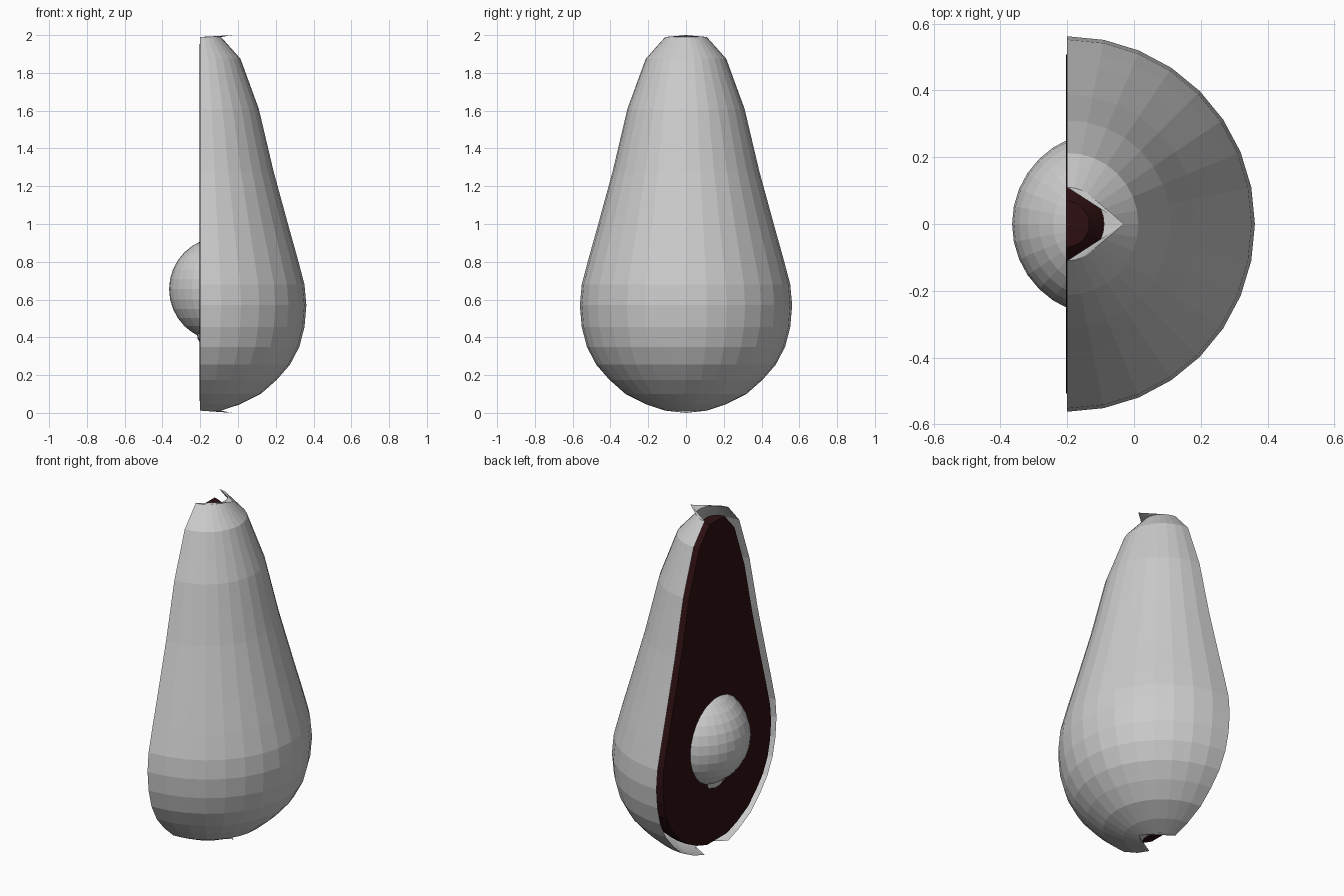
import bpy, bmesh, math
from mathutils import Vector

if "Cube" in bpy.data.objects:
    bpy.data.objects.remove(bpy.data.objects["Cube"])

AXIS = -0.2   # x of the cut plane and of the turning axis
SEG = 16      # facets over the half turn


def material(name, rgb):
    m = bpy.data.materials.new(name)
    m.diffuse_color = (*rgb, 1)
    m.use_nodes = True
    m.node_tree.nodes["Principled BSDF"].inputs["Base Color"].default_value = m.diffuse_color
    return m


GREY = material("light grey", (0.6, 0.6, 0.6))
DARK = material("dark maroon", (0.027, 0.005, 0.006))


def finish(bm, name, mat):
    me = bpy.data.meshes.new(name)
    bm.to_mesh(me)
    bm.free()
    me.materials.append(mat)
    ob = bpy.data.objects.new(name, me)
    bpy.context.collection.objects.link(ob)
    return ob


def half_lathe(bm, profile, x0):
    """Rings of a half turn from +y round +x to -y, bottom to top."""
    rings = []
    for r, z in profile:
        ring = []
        for i in range(SEG + 1):
            a = math.pi / 2 - math.pi * i / SEG
            ring.append(bm.verts.new((x0 + r * math.cos(a), r * math.sin(a), z)))
        rings.append(ring)
    for lo, hi in zip(rings, rings[1:]):
        for i in range(SEG):
            bm.faces.new((lo[i + 1], lo[i], hi[i], hi[i + 1]))
    return rings


profile = [(0.11, 0.012), (0.21, 0.045), (0.32, 0.1), (0.405, 0.175),
           (0.475, 0.255), (0.525, 0.35), (0.552, 0.455), (0.562, 0.57),
           (0.552, 0.68), (0.515, 0.82), (0.47, 0.98), (0.388, 1.28),
           (0.31, 1.61), (0.213, 1.875), (0.11, 1.99)]

# Outer skin: open half shell, each end folded to a small pointed flap
bm = bmesh.new()
rings = half_lathe(bm, profile, AXIS)
for ring, z, flip in ((rings[0], 0.0, False), (rings[-1], 2.0, True)):
    tip = bm.verts.new((-0.03, 0, z))
    for i in range(SEG):
        a, b = ring[i], ring[i + 1]
        bm.faces.new((b, a, tip) if flip else (a, b, tip))
finish(bm, "skin", GREY)

# Inner flesh: same profile moved inwards, closed by a flat cut face
inner = []
for i, (r, z) in enumerate(profile):
    p, q = profile[max(i - 1, 0)], profile[min(i + 1, len(profile) - 1)]
    n = Vector((q[1] - p[1], p[0] - q[0])).normalized() * 0.055
    inner.append((r - n.x, z - n.y))
bm = bmesh.new()
rings = half_lathe(bm, inner, AXIS - 0.003)
bm.faces.new(rings[0])
bm.faces.new(rings[-1])
bm.faces.new([r[0] for r in rings] + [r[-1] for r in reversed(rings)])
bmesh.ops.recalc_face_normals(bm, faces=bm.faces)
finish(bm, "flesh", DARK)

# Seed
bm = bmesh.new()
bmesh.ops.create_uvsphere(bm, u_segments=32, v_segments=16, radius=0.275)
seed = finish(bm, "seed", GREY)
seed.location = (-0.09, 0, 0.655)

# Small lip under the seed
bm = bmesh.new()
bmesh.ops.create_uvsphere(bm, u_segments=12, v_segments=6, radius=1)
lip = finish(bm, "seed_lip", GREY)
lip.scale = (0.025, 0.1, 0.045)
lip.location = (-0.192, 0, 0.415)
